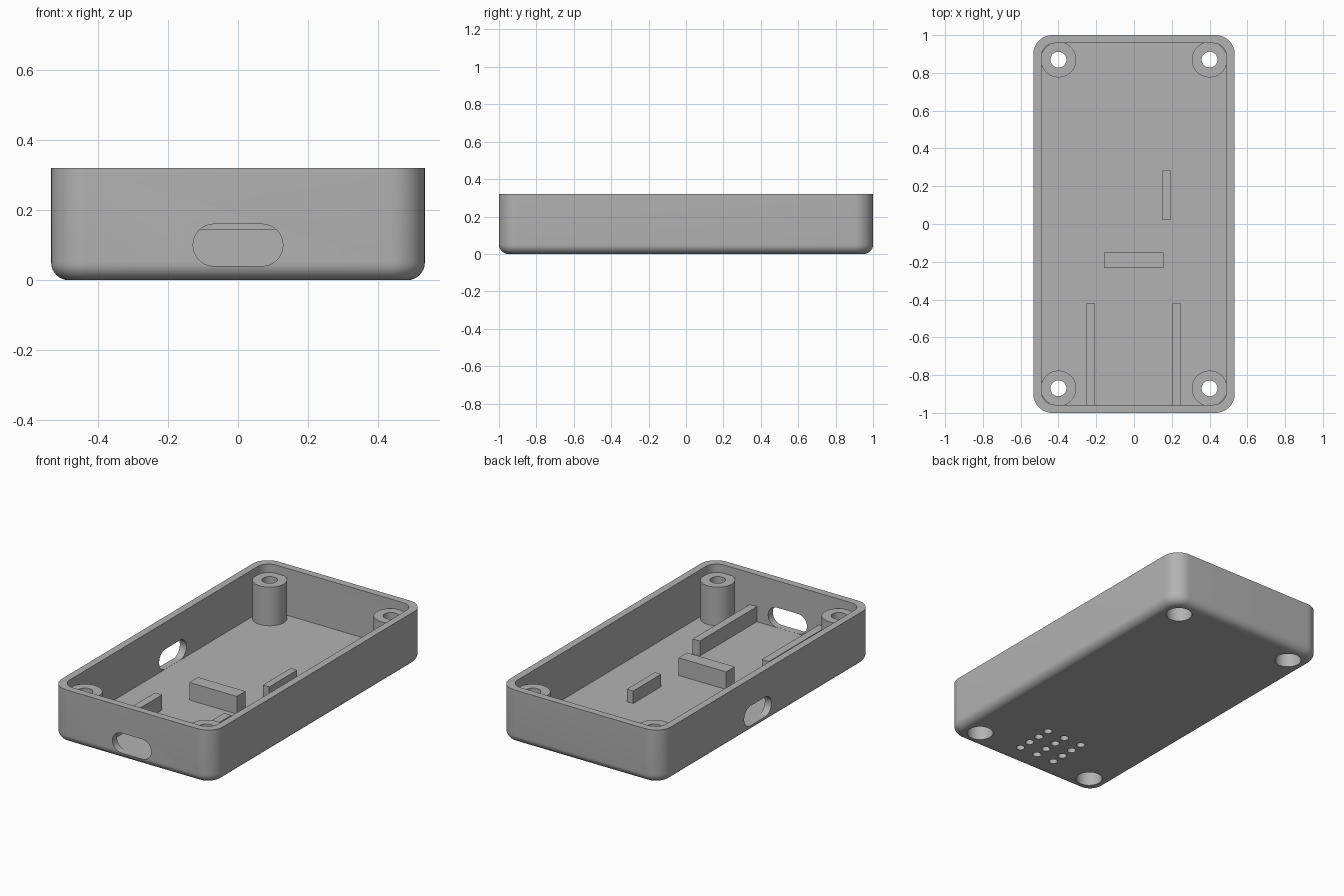
import bpy, bmesh, math
from mathutils import Matrix, Vector

if "Cube" in bpy.data.objects:
    bpy.data.objects.remove(bpy.data.objects["Cube"], do_unlink=True)

grey = bpy.data.materials.new("plain grey")
grey.use_nodes = True
COLOUR = (0.45, 0.45, 0.45, 1)
grey.diffuse_color = COLOUR
grey.node_tree.nodes["Principled BSDF"].inputs["Base Color"].default_value = COLOUR

HALF_X, HALF_Y, HEIGHT = 0.533, 1.0, 0.32
WALL, FLOOR, FILLET, CORNER = 0.043, 0.04, 0.05, 0.1
POST_X, POST_Y, POST_TOP = 0.4, 0.87, 0.27


def finish(name, bm):
    bmesh.ops.recalc_face_normals(bm, faces=bm.faces)
    mesh = bpy.data.meshes.new(name)
    bm.to_mesh(mesh)
    bm.free()
    mesh.materials.append(grey)
    obj = bpy.data.objects.new(name, mesh)
    bpy.context.collection.objects.link(obj)
    return obj


def loft(bm, rings):
    """Skin a stack of closed rings and cap both ends."""
    loops = [[bm.verts.new(p) for p in ring] for ring in rings]
    for a, b in zip(loops, loops[1:]):
        for i in range(len(a)):
            j = (i + 1) % len(a)
            bm.faces.new((a[i], a[j], b[j], b[i]))
    bm.faces.new(loops[0][::-1])
    bm.faces.new(loops[-1])


def rounded_ring(hx, hy, r, z, steps=12):
    ring = []
    for k, (sx, sy) in enumerate(((1, 1), (-1, 1), (-1, -1), (1, -1))):
        for i in range(steps + 1):
            a = math.pi / 2 * (k + i / steps)
            ring.append((sx * (hx - r) + r * math.cos(a), sy * (hy - r) + r * math.sin(a), z))
    return ring


def circle(x, y, r, z, n=40):
    return [(x + r * math.cos(t * math.tau / n), y + r * math.sin(t * math.tau / n), z)
            for t in range(n)]


def box(name, x0, x1, y0, y1, top):
    bm = bmesh.new()
    bottom = FLOOR - 0.01
    bmesh.ops.create_cube(bm, size=1, matrix=Matrix.Translation(
        ((x0 + x1) / 2, (y0 + y1) / 2, (bottom + top) / 2))
        @ Matrix.Diagonal((x1 - x0, y1 - y0, top - bottom, 1)))
    return finish(name, bm)


def boolean(target, other, operation):
    mod = target.modifiers.new(operation.lower(), "BOOLEAN")
    mod.operation, mod.solver, mod.object = operation, "EXACT", other
    bpy.context.view_layer.objects.active = target
    bpy.ops.object.modifier_apply(modifier=mod.name)
    bpy.data.objects.remove(other, do_unlink=True)


# Open tray: filleted outside, straight inside
bm = bmesh.new()
rings = []
for i in range(9):
    a = math.pi / 2 * i / 8
    inset = FILLET * (1 - math.sin(a))
    rings.append(rounded_ring(HALF_X - inset, HALF_Y - inset, CORNER - inset,
                              FILLET * (1 - math.cos(a))))
rings.append(rounded_ring(HALF_X, HALF_Y, CORNER, HEIGHT))
for z in (HEIGHT, FLOOR):
    rings.append(rounded_ring(HALF_X - WALL, HALF_Y - WALL, 0.07, z))
loft(bm, rings)
tray = finish("tray", bm)

corners = [(sx * POST_X, sy * POST_Y) for sx in (-1, 1) for sy in (-1, 1)]

# Corner screw posts
bm = bmesh.new()
for x, y in corners:
    loft(bm, [circle(x, y, 0.094, z) for z in (FLOOR - 0.02, POST_TOP)])
boolean(tray, finish("screw_posts", bm), "UNION")

# Cutter: stepped screw bores, speaker grille, two port slots
bm = bmesh.new()
for x, y in corners:
    loft(bm, [circle(x, y, r, z) for r, z in
              ((0.073, -0.1), (0.073, 0.12), (0.042, 0.12), (0.042, 0.5))])
for i in range(3):
    for j in range(4):
        x, y = 0.12 * (i - 1), -0.73 + 0.08 * (j - 1.5)
        loft(bm, [circle(x, y, 0.024, z, 20) for z in (-0.1, FLOOR - 0.008)])


def slot(centre, turn):
    place = (Matrix.Translation(centre) @ Matrix.Rotation(turn, 4, "Z")
             @ Matrix.Rotation(math.pi / 2, 4, "X"))
    loft(bm, [[place @ Vector(p) for p in rounded_ring(0.128, 0.0595, 0.059, d)]
              for d in (-0.06, 0.06)])


slot((0, -HALF_Y + WALL / 2, 0.1), 0)
slot((-HALF_X + WALL / 2, 0.085, 0.1), math.pi / 2)
cutter = finish("cutter", bm)
cutter.hide_render = True
boolean(tray, cutter, "DIFFERENCE")

bpy.ops.object.select_all(action="DESELECT")
tray.select_set(True)
bpy.context.view_layer.objects.active = tray
bpy.ops.object.shade_smooth_by_angle(angle=math.radians(30))

# Ribs standing on the floor
box("left_guide_rail", 0.203, 0.25, -0.96, -0.42, 0.13)
box("right_guide_rail", -0.253, -0.206, -0.96, -0.42, 0.13)
box("stop_block", -0.158, 0.155, -0.233, -0.152, 0.145)
box("side_rib", 0.15, 0.192, 0.02, 0.283, 0.115)
